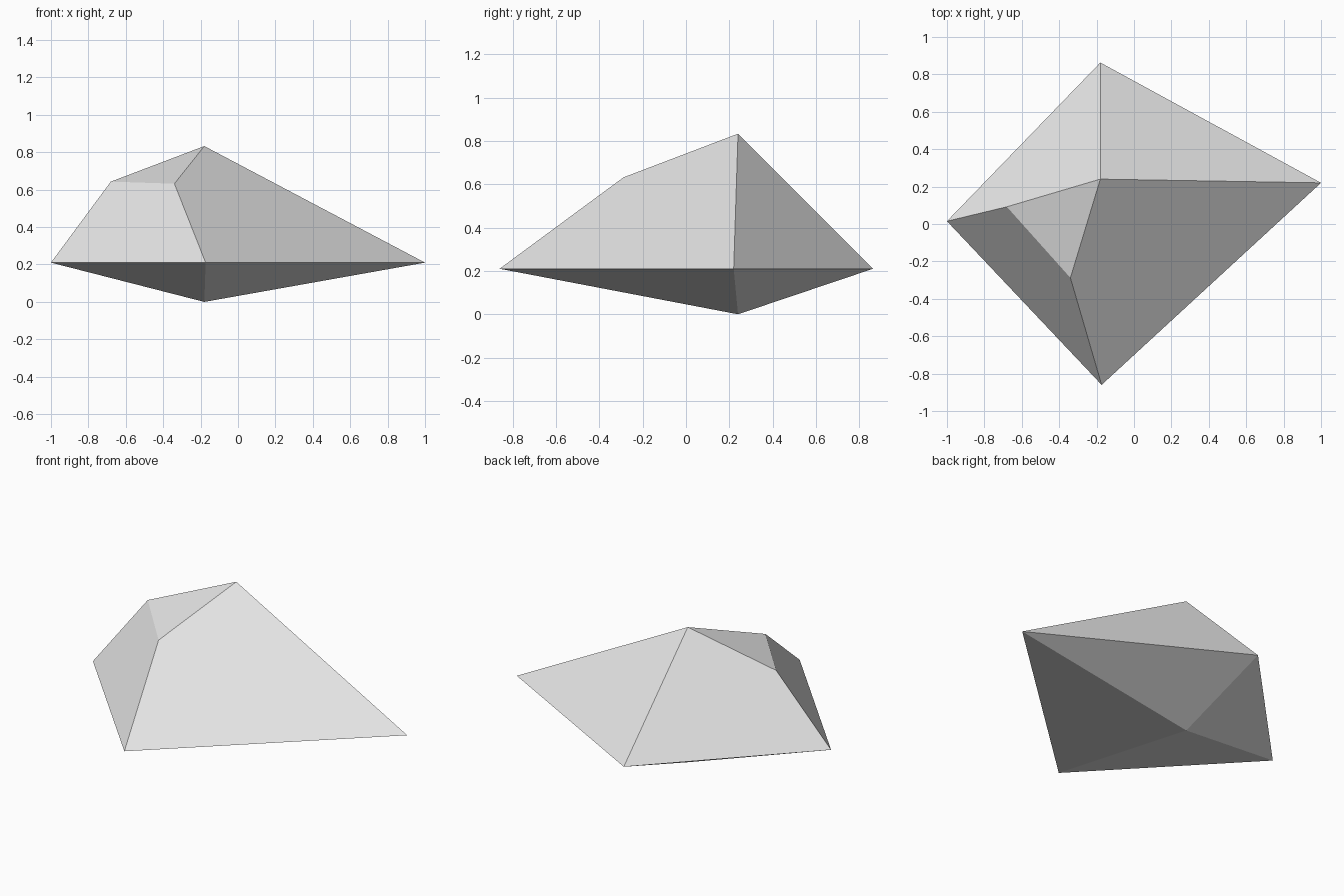
import bpy
import bmesh

default_cube = bpy.data.objects.get("Cube")
if default_cube:
    bpy.data.objects.remove(default_cube, do_unlink=True)

# Stone colour
stone = bpy.data.materials.new("light_grey_stone")
stone.use_nodes = True
colour = (0.8, 0.8, 0.8, 1)
stone.diffuse_color = colour
stone.node_tree.nodes["Principled BSDF"].inputs["Base Color"].default_value = colour

bm = bmesh.new()

# Level rim: left-hand, front, right-hand and back corners
RIM_Z = 0.21
rim = [bm.verts.new((x, y, RIM_Z)) for x, y in
       ((-1, 0.015), (-0.173, -0.86), (1, 0.22), (-0.18, 0.863))]
west, front, east, back = rim

# Bottom point and peak share one vertical axis
bottom = bm.verts.new((-0.18, 0.24, 0))
peak = bm.verts.new((-0.18, 0.24, 0.833))

# Shoulder corners of the chipped-off side
shoulder_west = bm.verts.new((-0.68, 0.092, 0.643))
shoulder_front = bm.verts.new((-0.34, -0.288, 0.632))

# Shallow underside
for i, corner in enumerate(rim):
    bm.faces.new((corner, bottom, rim[(i + 1) % len(rim)]))

# Upper facets
for facet in (
    (west, front, shoulder_front, shoulder_west),
    (shoulder_west, shoulder_front, peak),
    (front, east, peak, shoulder_front),
    (east, back, peak),
    (back, west, shoulder_west, peak),
):
    bm.faces.new(facet)

bmesh.ops.recalc_face_normals(bm, faces=bm.faces)
mesh = bpy.data.meshes.new("faceted_rock")
bm.to_mesh(mesh)
bm.free()
mesh.materials.append(stone)
rock = bpy.data.objects.new("faceted_rock", mesh)
bpy.context.collection.objects.link(rock)
